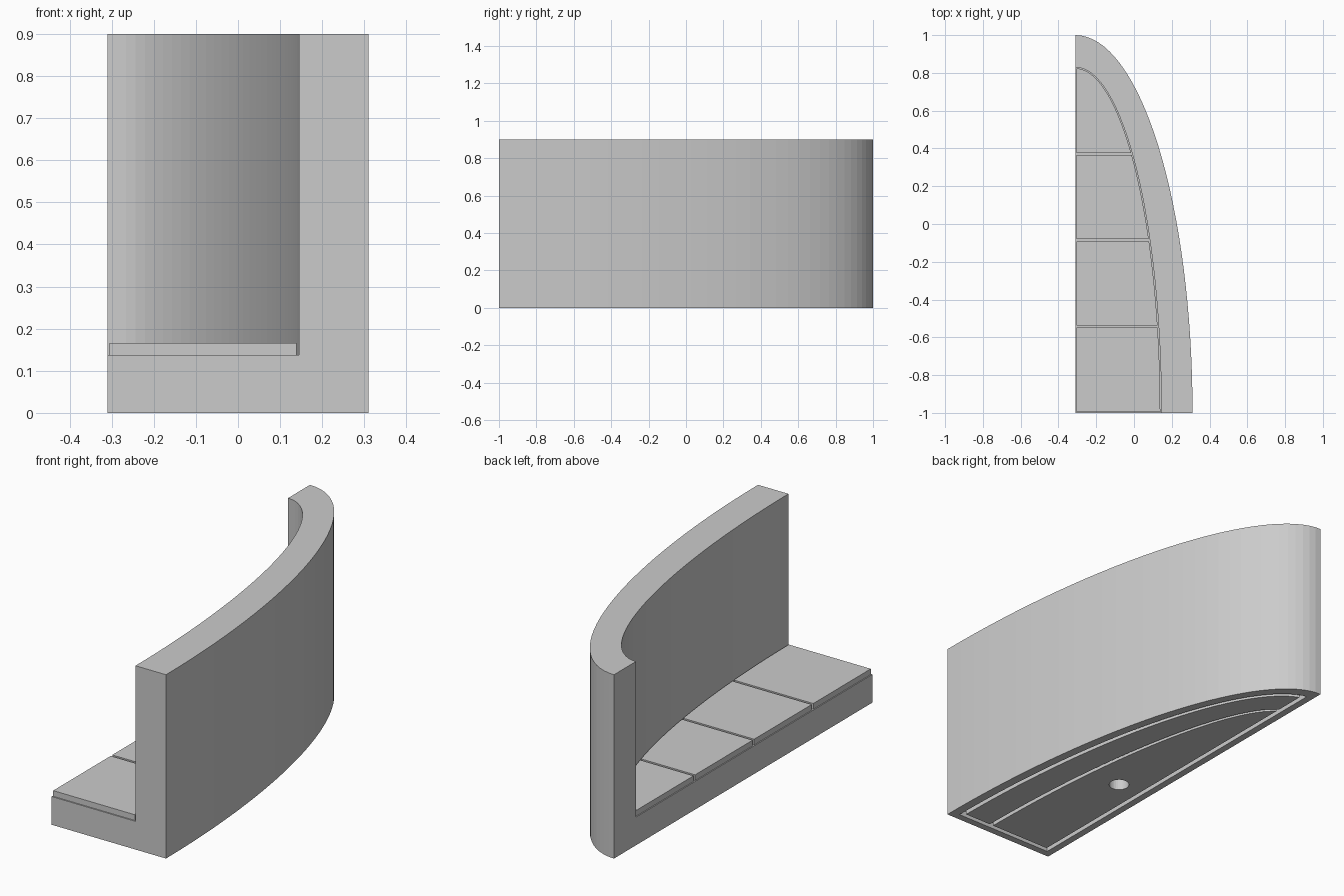
import bpy
import bmesh
from math import sin, cos, asin, acos, pi

if "Cube" in bpy.data.objects:
    bpy.data.objects.remove(bpy.data.objects["Cube"])

# Corner shared by all the quarter ellipses, and the main sizes
CX, CY = -0.31, -1.0
HEIGHT, FLOOR, TILE_TOP = 0.9, 0.138, 0.166
POCKET, ISLAND_TOP = 0.03, 0.045
SEGMENTS = 32

grey = bpy.data.materials.new("light grey")
grey.use_nodes = True
grey.diffuse_color = (0.6, 0.6, 0.6, 1)
grey.node_tree.nodes["Principled BSDF"].inputs["Base Color"].default_value = grey.diffuse_color


def arc(a, b, x0=0.0, y0=0.0, y1=None):
    """Quarter-ellipse points from the front to the back, limited by offsets."""
    start = asin(y0 / b)
    end = acos(x0 / a)
    if y1 is not None:
        end = min(end, asin(y1 / b))
    steps = [start + (end - start) * i / SEGMENTS for i in range(SEGMENTS + 1)]
    return [(CX + a * cos(t), CY + b * sin(t)) for t in steps]


def sector(a, b, x0=0.0, y0=0.0, y1=None):
    """Closed outline between the arc and the straight side."""
    pts = arc(a, b, x0, y0, y1)
    if y1 is not None and pts[-1][0] > CX + x0 + 0.001:
        pts.append((CX + x0, pts[-1][1]))
    return pts + [(CX + x0, CY + y0)]


def prism(name, outline, z0, z1):
    bm = bmesh.new()
    face = bm.faces.new([bm.verts.new((x, y, z0)) for x, y in outline])
    top = bmesh.ops.extrude_face_region(bm, geom=[face])["geom"]
    verts = [v for v in top if isinstance(v, bmesh.types.BMVert)]
    bmesh.ops.translate(bm, verts=verts, vec=(0, 0, z1 - z0))
    bmesh.ops.recalc_face_normals(bm, faces=bm.faces)
    mesh = bpy.data.meshes.new(name)
    bm.to_mesh(mesh)
    bm.free()
    mesh.materials.append(grey)
    obj = bpy.data.objects.new(name, mesh)
    bpy.context.collection.objects.link(obj)
    return obj


def cut(target, cutter):
    mod = target.modifiers.new(cutter.name, 'BOOLEAN')
    mod.operation = 'DIFFERENCE'
    mod.solver = 'EXACT'
    mod.object = cutter
    cutter.hide_render = True
    cutter.display_type = 'WIRE'


# Curved wall and base in one block
body = prism("curved_wall_and_base", sector(0.62, 2.0), 0, HEIGHT)

# Open space inside the wall, running out past both straight sides
inner = arc(0.455, 1.83)
room = [(inner[0][0], CY - 0.1)] + inner + [(CX - 0.1, inner[-1][1]), (CX - 0.1, CY - 0.1)]
cut(body, prism("room_cutter", room, FLOOR, HEIGHT + 0.1))

# Shallow pocket underneath, refilled by islands so that grooves remain
cut(body, prism("pocket_cutter", sector(0.575, 1.945, 0.035, 0.035), -0.1, POCKET))
rim = arc(0.553, 1.923, 0.057, 0.057)
strip = rim + arc(0.407, 1.782, 0.057, 0.057)[::-1]
prism("underside_wall_island", strip, 0, ISLAND_TOP)
floor_island = prism("underside_floor_island", sector(0.387, 1.762, 0.057, 0.057), 0, ISLAND_TOP)

# Round hole in the underside
circle = [(-0.13 + 0.047 * cos(2 * pi * i / SEGMENTS), -0.265 + 0.047 * sin(2 * pi * i / SEGMENTS))
          for i in range(SEGMENTS)]
hole = prism("hole_cutter", circle, -0.1, 0.055)
cut(body, hole)
cut(floor_island, hole)

# Four floor tiles with narrow gaps
PITCH, GAP = 0.457, 0.006
for i in range(4):
    low = i * PITCH + GAP
    high = (i + 1) * PITCH - GAP
    prism(f"floor_tile_{i + 1}", sector(0.449, 1.824, 0.005, low, high), FLOOR, TILE_TOP)
